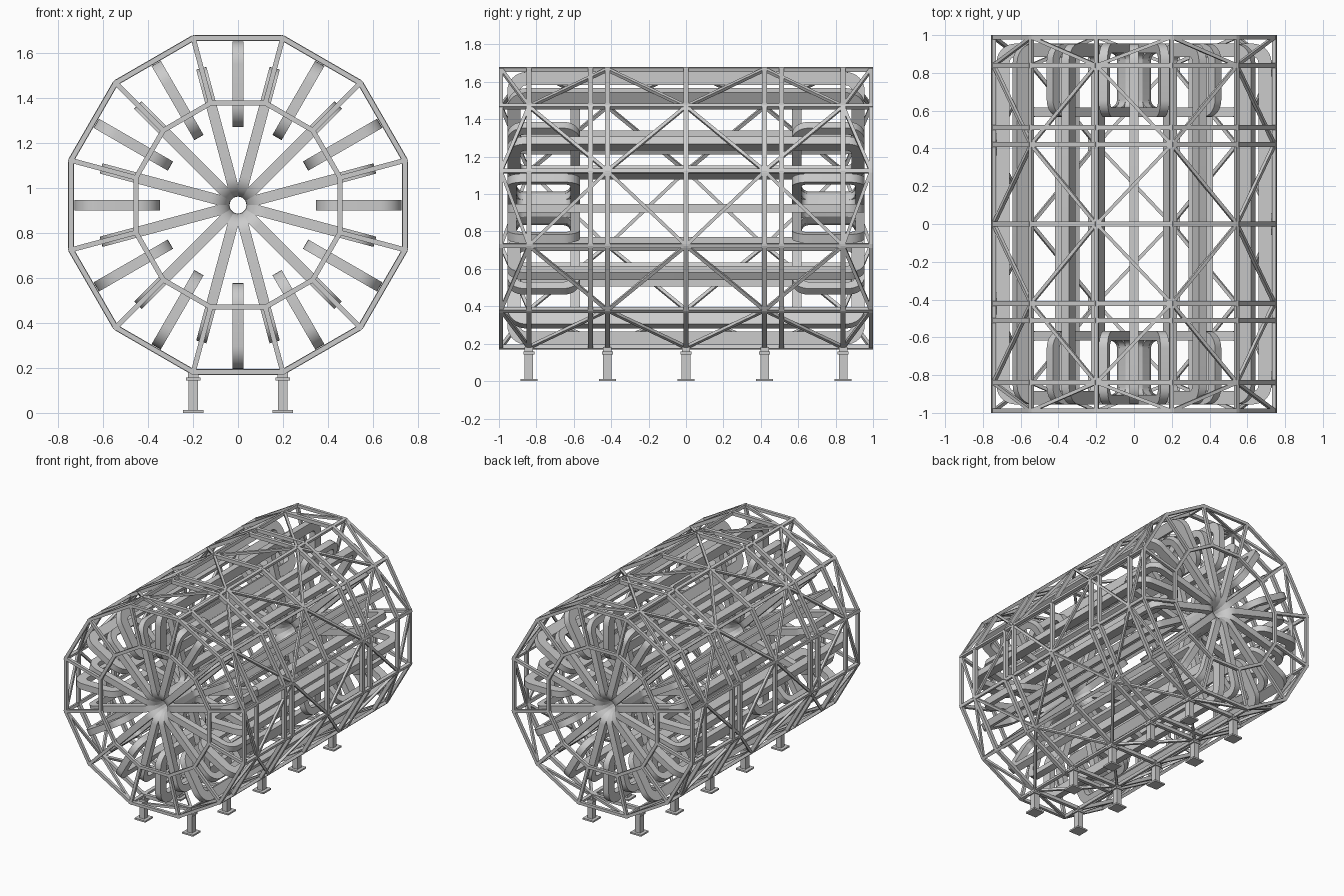
import bpy, bmesh, math
from mathutils import Vector, Matrix

if "Cube" in bpy.data.objects:
    bpy.data.objects.remove(bpy.data.objects["Cube"])

CZ = 0.924          # height of the drum axis
R_OUT, R_IN = 0.769, 0.47
N = 12
END = 0.989


def finish(bm, name, smooth=False):
    bmesh.ops.recalc_face_normals(bm, faces=bm.faces[:])
    me = bpy.data.meshes.new(name)
    bm.to_mesh(me)
    bm.free()
    ob = bpy.data.objects.new(name, me)
    bpy.context.collection.objects.link(ob)
    if smooth:
        bpy.ops.object.select_all(action='DESELECT')
        bpy.context.view_layer.objects.active = ob
        ob.select_set(True)
        bpy.ops.object.shade_smooth_by_angle(angle=math.radians(35))
    return ob


def node(k, y, r=R_OUT):
    a = math.radians(15 + 30 * k)
    return Vector((r * math.cos(a), y, CZ + r * math.sin(a)))


def beam(bm, p, q, w):
    # square bar from p to q, one face turned away from the drum axis
    d = (q - p).normalized()
    mid = (p + q) / 2
    up = Vector((mid.x, 0, mid.z - CZ))
    up = up - d * up.dot(d)
    if up.length < 1e-3:
        up = Vector((0, 1, 0))
    up.normalize()
    side = up.cross(d)
    rot = Matrix((side, up, d)).transposed().to_4x4()
    m = Matrix.Translation(mid) @ rot @ Matrix.Diagonal((w, w, (q - p).length, 1))
    bmesh.ops.create_cube(bm, size=1, matrix=m)


def box(bm, c, s):
    bmesh.ops.create_cube(bm, size=1, matrix=Matrix.Translation(c) @ Matrix.Diagonal((*s, 1)))


def rounded_rect(x0, x1, y0, y1, r, seg=8):
    pts = []
    corners = [(x1 - r, y1 - r), (x0 + r, y1 - r), (x0 + r, y0 + r), (x1 - r, y0 + r)]
    for i, (cx, cy) in enumerate(corners):
        for j in range(seg + 1):
            a = math.pi / 2 * (i + j / seg)
            pts.append((cx + r * math.cos(a), cy + r * math.sin(a)))
    return pts


def coil(name, r0, r1, y0, y1, t, width, radius):
    # racetrack loop in the radial plane, thickened sideways
    bm = bmesh.new()
    outer = rounded_rect(r0, r1, y0, y1, radius)
    inner = rounded_rect(r0 + t, r1 - t, y0 + t, y1 - t, max(radius - t, 0.03))
    loops = [[bm.verts.new((x, y, h)) for x, y in pts] for pts, h in
             ((outer, -width / 2), (outer, width / 2), (inner, width / 2), (inner, -width / 2))]
    n = len(outer)
    for a in range(4):
        A, B = loops[a], loops[(a + 1) % 4]
        for i in range(n):
            j = (i + 1) % n
            bm.faces.new((A[i], A[j], B[j], B[i]))
    return finish(bm, name, True)


def ring_of_coils(name, offset, *dims):
    first = coil(name + "_1", *dims)
    for k in range(N):
        ob = first
        if k:
            ob = bpy.data.objects.new(f"{name}_{k + 1}", first.data)
            bpy.context.collection.objects.link(ob)
        ob.location = (0, 0, CZ)
        ob.rotation_euler = (0, -math.radians(offset + 30 * k), 0)


# long barrel coils and short end coils
ring_of_coils("barrel_coil", 0, 0.347, 0.728, -0.955, 0.955, 0.07, 0.047, 0.1)
ring_of_coils("front_end_coil", 15, 0.037, 0.63, -0.955, -0.567, 0.05, 0.047, 0.09)
ring_of_coils("back_end_coil", 15, 0.037, 0.63, 0.567, 0.955, 0.05, 0.047, 0.09)

# twelve-sided hoops of the cage
bm = bmesh.new()
for y in (-END, -0.84, -0.51, -0.42, 0, 0.42, 0.51, 0.84, END):
    w = 0.022 if abs(y) == END else 0.026
    for k in range(N):
        beam(bm, node(k, y), node(k + 1, y), w)
finish(bm, "cage_hoops")

# lengthwise rails
bm = bmesh.new()
for k in range(N):
    beam(bm, node(k, -1), node(k, 1), 0.022)
finish(bm, "cage_rails")

# zigzag braces between neighbouring rails
bm = bmesh.new()
stations = [-END, -0.84, -0.42, 0, 0.42, 0.84, END]
for k in range(N):
    for i in range(len(stations) - 1):
        # odd rails carry the joints at y = 0 and +-0.84
        a, b = (k, k + 1) if (i + k) % 2 == 0 else (k + 1, k)
        beam(bm, node(a, stations[i]), node(b, stations[i + 1]), 0.018)
finish(bm, "cage_braces")

# end frames: inner hoop and radial struts
for name, y in (("front_end_frame", -END), ("back_end_frame", END)):
    bm = bmesh.new()
    for k in range(N):
        beam(bm, node(k, y, R_IN), node(k + 1, y, R_IN), 0.022)
        beam(bm, node(k, y, R_IN), node(k, y), 0.022)
    finish(bm, name)

# support feet
for side, x in (("left", -0.199), ("right", 0.199)):
    for i, y in enumerate((-0.84, -0.42, 0, 0.42, 0.84)):
        bm = bmesh.new()
        box(bm, (x, y, 0.006), (0.09, 0.09, 0.012))
        box(bm, (x, y, 0.08), (0.042, 0.046, 0.15))
        box(bm, (x, y, 0.15), (0.064, 0.06, 0.014))
        box(bm, (x, y, 0.168), (0.045, 0.045, 0.03))
        finish(bm, f"{side}_foot_{i + 1}")
